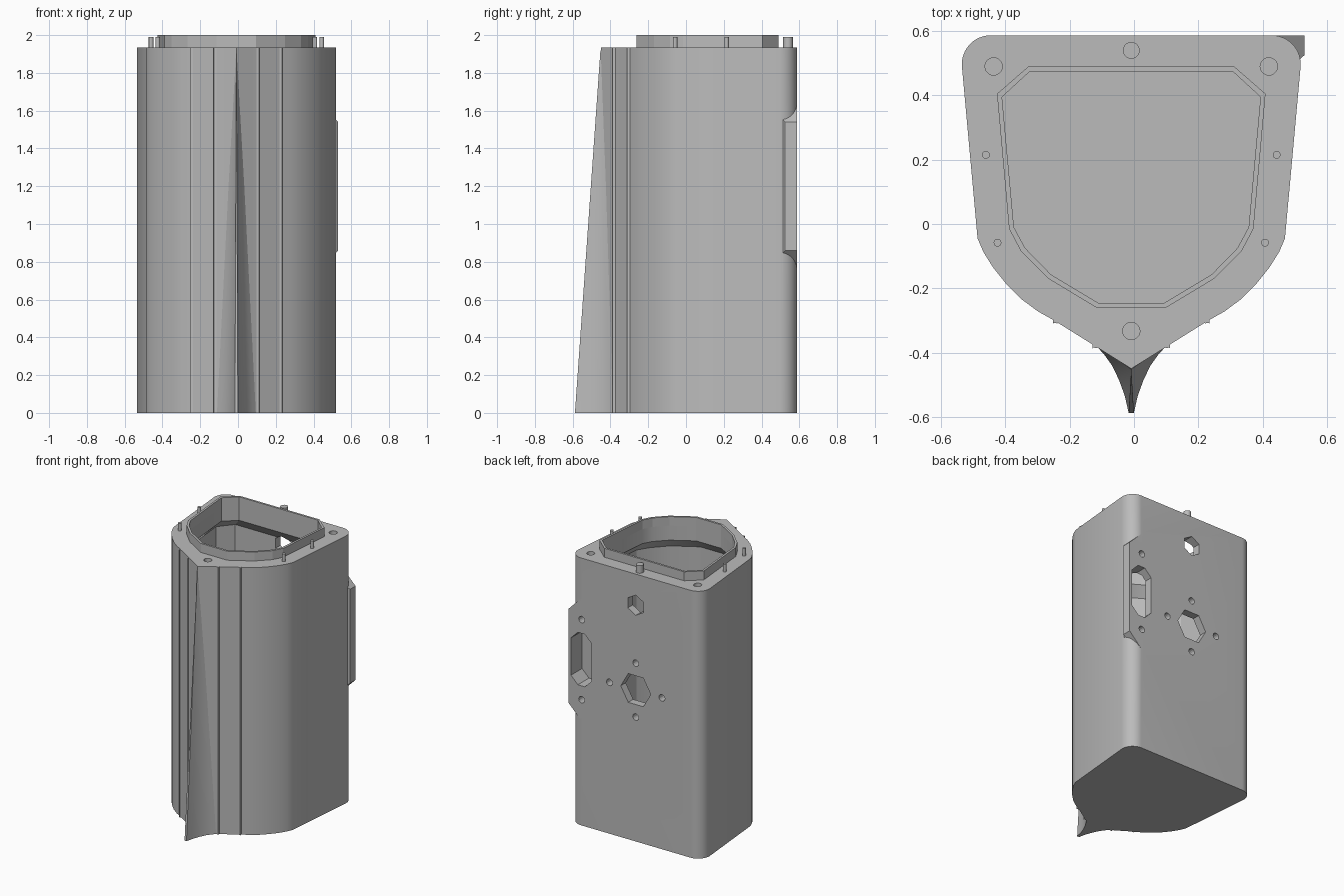
import bpy
from math import sin, cos, pi, radians

cube = bpy.data.objects.get("Cube")
if cube:
    bpy.data.objects.remove(cube)

CX = -0.0085      # symmetry plane of the housing
TOP = 1.935       # deck height
BACK = 0.587      # back face

grey = bpy.data.materials.new("plain_grey")
grey.use_nodes = True
grey.diffuse_color = (0.5, 0.5, 0.5, 1)
grey.node_tree.nodes["Principled BSDF"].inputs["Base Color"].default_value = (0.5, 0.5, 0.5, 1)


def make(name, verts, faces):
    mesh = bpy.data.meshes.new(name)
    mesh.from_pydata(verts, [], faces)
    mesh.materials.append(grey)
    obj = bpy.data.objects.new(name, mesh)
    bpy.context.collection.objects.link(obj)
    bpy.context.view_layer.objects.active = obj
    bpy.ops.object.select_all(action="DESELECT")
    obj.select_set(True)
    bpy.ops.object.mode_set(mode="EDIT")
    bpy.ops.mesh.select_all(action="SELECT")
    bpy.ops.mesh.normals_make_consistent(inside=False)
    bpy.ops.object.mode_set(mode="OBJECT")
    return obj


def loft(name, rings, cap=True):
    """Skin closed rings that share one vertex count; uncapped lofts close on themselves."""
    n, k = len(rings[0]), len(rings)
    verts = [p for ring in rings for p in ring]
    faces = []
    for r in range(k - 1 if cap else k):
        a, b = r * n, (r + 1) % k * n
        faces += [(a + i, a + (i + 1) % n, b + (i + 1) % n, b + i) for i in range(n)]
    if cap:
        faces += [tuple(range(n))[::-1], tuple(range((k - 1) * n, k * n))]
    return make(name, verts, faces)


def level(points, z):
    return [(x, y, z) for x, y in points]


def mirrored(half):
    """Full outline from its +x half, listed front to back."""
    left = [(CX - x, y) for x, y in reversed(half) if x > 0]
    return [(CX + x, y) for x, y in half] + left


def circle(x, y, r, n=20, start=0.0):
    return [(x + r * cos(start + 2 * pi * i / n), y + r * sin(start + 2 * pi * i / n)) for i in range(n)]


def prism(name, points, z0, z1):
    return loft(name, [level(points, z0), level(points, z1)])


def back_prism(name, points, y0, y1):
    return loft(name, [[(x, y, z) for x, z in points] for y in (y0, y1)])


def combine(target, tool, operation="DIFFERENCE"):
    mod = target.modifiers.new("cut", "BOOLEAN")
    mod.operation, mod.object, mod.solver = operation, tool, "EXACT"
    bpy.context.view_layer.objects.active = target
    bpy.ops.object.modifier_apply(modifier=mod.name)
    bpy.data.objects.remove(tool)


# Housing: pointed front, tapering flanks, rounded back corners
half = [(0, -0.45), (0.24, -0.30), (0.29, -0.272), (0.34, -0.235), (0.39, -0.185),
        (0.43, -0.135), (0.46, -0.087), (0.478, -0.045)]
half += [(0.437 + 0.09 * cos(radians(a)), 0.497 + 0.09 * sin(radians(a))) for a in range(-5, 92, 8)]
half[-1] = (0.437, BACK)
housing = prism("housing", mirrored(half), 0, TOP)

# Square mounting corner with sloped ends
plan = [(0.40, 0.44), (0.49, 0.49), (0.53, 0.525), (0.53, BACK), (0.40, BACK)]
mid, reach = 1.2, 0.34
corner = loft("corner", [[(x, y, mid + s * (reach + 0.53 - x)) for x, y in plan] for s in (-1, 1)])
combine(housing, corner, "UNION")

# Cavity that flares out below the neck
neck = mirrored([(0.10, -0.247), (0.25, -0.157), (0.33, -0.075), (0.365, -0.01), (0.402, 0.395), (0.315, 0.475)])
room = mirrored([(0.11, -0.31), (0.28, -0.21), (0.375, -0.11), (0.425, -0.03), (0.468, 0.43), (0.385, 0.53)])
combine(housing, loft("cavity", [level(room, 0.05), level(room, 1.76), level(neck, 1.83), level(neck, 2.1)]))

# Sockets in the deck
for x, y in [(CX - 0.428, 0.49), (CX + 0.428, 0.49), (CX, -0.333)]:
    combine(housing, prism("socket", circle(x, y, 0.027), TOP - 0.12, 2.1))

# Openings in the back wall: two hexagons, screw holes, chamfered slot
openings = [circle(CX, 1.71, 0.073, 6, pi / 2), circle(CX, 1.095, 0.12, 6)]
openings += [circle(CX + dx, 1.095 + dz, 0.024, 14) for dx, dz in [(0.21, 0), (-0.21, 0), (0, 0.195), (0, -0.195)]]
openings += [circle(0.424, mid + dz, 0.024, 14) for dz in (-0.29, 0.29)]
slot_x, w, h, c = 0.427, 0.083, 0.19, 0.055
openings.append([(slot_x + sx * a, mid + sz * b) for sx, sz, a, b in [
    (1, -1, w, h - c), (1, 1, w, h - c), (1, 1, w - c, h), (-1, 1, w - c, h),
    (-1, 1, w, h - c), (-1, -1, w, h - c), (-1, -1, w - c, h), (1, -1, w - c, h)]])
for points in openings:
    combine(housing, back_prism("opening", points, 0.46, 0.7))

# Raised lip round the neck
rim = mirrored([(0.105, -0.262), (0.258, -0.17), (0.343, -0.085), (0.38, -0.015), (0.4175, 0.405), (0.32, 0.49)])
lip = loft("neck_lip", [level(rim, TOP), level(rim, 2), level(neck, 2), level(neck, TOP)], cap=False)

# Locating pins
pins = [("back_pin", CX, 0.54, 0.026)]
for side, s in (("left", 1), ("right", -1)):
    pins += [(side + "_rear_pin", CX + s * 0.452, 0.215, 0.012), (side + "_front_pin", CX + s * 0.416, -0.058, 0.012)]
parts = [housing]
for name, x, y, r in pins:
    parts.append(prism(name, circle(x, y, r), TOP - 0.01, 1.99))

# Slim ribs on the bow, one pair outside and one pair inside
for side, s in (("left", 1), ("right", -1)):
    for place, x in (("outer", 0.238), ("inner", 0.115)):
        y = -0.45 + x * 0.625
        points = [(x - 0.012, y + 0.005), (x - 0.009, y - 0.008), (x + 0.004, y - 0.006),
                  (x + 0.006, y - 0.012), (x + 0.006, y + 0.012)]
        prism(side + "_" + place + "_rib", [(CX + s * px, py) for px, py in points], 0, TOP)

# Keel fin, hollow-sided and fading out toward the deck
edge = [(0.11, -0.378), (0.085, -0.405), (0.06, -0.44), (0.038, -0.485), (0.02, -0.535), (0.008, -0.588)]
base = [(CX + x, y, 0) for x, y in edge] + [(CX - x, y, 0) for x, y in reversed(edge)]
n = len(base)
fin = make("keel_fin", base + [(CX, -0.452, TOP)], [(i, (i + 1) % n, n) for i in range(n)] + [tuple(range(n))])
parts.append(fin)

# Smooth the rounded walls, keep edges crisp
bpy.ops.object.select_all(action="DESELECT")
for obj in parts:
    obj.select_set(True)
bpy.context.view_layer.objects.active = housing
bpy.ops.object.shade_smooth_by_angle(angle=radians(25))
